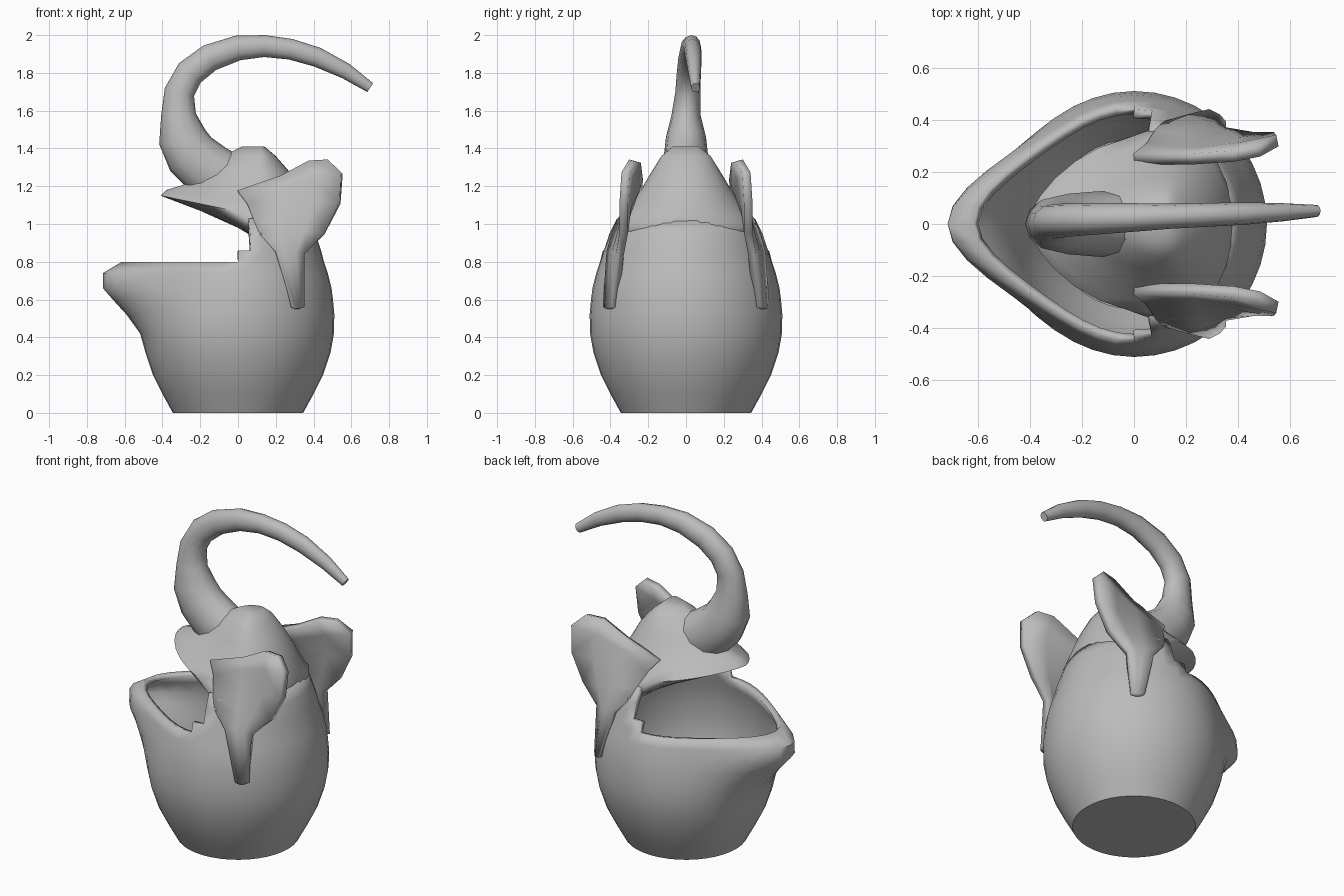
import bpy, bmesh, math
from mathutils import Vector

cube = bpy.data.objects.get("Cube")
if cube:
    bpy.data.objects.remove(cube, do_unlink=True)

grey = bpy.data.materials.new("clay grey")
grey.use_nodes = True
colour = (0.5, 0.5, 0.5, 1)
grey.diffuse_color = colour
grey.node_tree.nodes["Principled BSDF"].inputs["Base Color"].default_value = colour


def finish(name, bm, thickness=0, offset=0, angle=50):
    bmesh.ops.recalc_face_normals(bm, faces=bm.faces)
    mesh = bpy.data.meshes.new(name)
    bm.to_mesh(mesh)
    bm.free()
    obj = bpy.data.objects.new(name, mesh)
    bpy.context.collection.objects.link(obj)
    mesh.materials.append(grey)
    if thickness:
        mod = obj.modifiers.new("thickness", 'SOLIDIFY')
        mod.thickness, mod.offset = thickness, offset
    bpy.ops.object.select_all(action='DESELECT')
    obj.select_set(True)
    bpy.context.view_layer.objects.active = obj
    bpy.ops.object.shade_smooth_by_angle(angle=math.radians(angle))
    return obj


def loft(rings, closed=True, caps=(True, True), keep=lambda row, col: True):
    """Skin a list of equal-length point rings."""
    bm = bmesh.new()
    rows = [[bm.verts.new(p) for p in ring] for ring in rings]
    n = len(rows[0])
    for r, (low, high) in enumerate(zip(rows, rows[1:])):
        for c in range(n if closed else n - 1):
            d = (c + 1) % n
            if keep(r, c):
                bm.faces.new((low[c], low[d], high[d], high[c]))
    if caps[0]:
        bm.faces.new(rows[0][::-1])
    if caps[1]:
        bm.faces.new(rows[-1])
    bmesh.ops.delete(bm, geom=[v for v in bm.verts if not v.link_faces], context='VERTS')
    return bm


# Egg-shaped pot: height, radius, length of the spout beyond the radius
SIDES = 40
pot = [(0, .345, 0), (.1, .40, 0), (.2, .45, 0), (.32, .49, 0), (.42, .508, .01),
       (.52, .51, .08), (.6, .503, .16), (.66, .495, .22), (.74, .475, .24),
       (.8, .455, .16), (.86, .44, 0), (.95, .41, 0), (1.03, .37, 0)]


def pot_ring(z, radius, spout):
    ring = []
    for i in range(SIDES):
        a = math.tau * i / SIDES
        c, s = math.cos(a), math.sin(a)
        front = max(0, -c)
        ring.append((radius * c - spout * front ** 5,
                     radius * s * (1 - .5 * spout * front ** 2), z))
    return ring


def pot_wall(row, col):
    """Above the rim only the back part of the wall carries on up."""
    z = pot[row][0]
    angle = abs((col + .5) * 360 / SIDES - 180)
    return z < .79 or angle > (90 if z < .85 else 100)


finish("pot_body", loft([pot_ring(*p) for p in pot], caps=(True, False), keep=pot_wall),
       thickness=.035, offset=-1)

# Head with a pointed lower lip: height, back x, front x, half width, front lift
head = [(.92, .36, .10, .34, 0), (.96, .38, 0, .37, .02), (1.0, .38, -.2, .37, .07),
        (1.05, .37, -.41, .34, .1), (1.1, .355, -.38, .3, .08), (1.18, .325, -.28, .24, .03),
        (1.28, .27, -.2, .18, 0), (1.36, .2, -.08, .13, 0), (1.41, .14, .02, .07, 0)]


def head_ring(z, back, front, half, lift):
    mid = min(.12, (back + front) / 2 + .1)
    ring = []
    for i in range(28):
        a = math.tau * i / 28
        c, s = math.cos(a), math.sin(a)
        f = max(0, -c)
        x = mid + (back - mid) * c if c > 0 else mid - (mid - front) * f
        y = half * math.copysign(abs(s) ** (1.4 if c < 0 else 1), s)
        ring.append((x, y, z + lift * f))
    return ring


finish("head", loft([head_ring(*h) for h in head]))

# Curling trunk: x, y, z, radius
trunk = [(.02, 0, 1.18, .15), (-.15, 0, 1.28, .15), (-.25, 0, 1.37, .14), (-.295, 0, 1.46, .128),
         (-.315, 0, 1.58, .092), (-.31, .01, 1.7, .08), (-.255, .015, 1.80, .077),
         (-.15, .02, 1.88, .073), (0, .025, 1.932, .066), (.14, .03, 1.942, .058),
         (.28, .035, 1.925, .055), (.42, .04, 1.883, .052), (.57, .045, 1.81, .042),
         (.70, .05, 1.722, .028)]
rings = []
for i, (x, y, z, r) in enumerate(trunk):
    a, b = trunk[max(0, i - 1)], trunk[min(len(trunk) - 1, i + 1)]
    tangent = Vector((b[0] - a[0], 0, b[2] - a[2])).normalized()
    side = Vector((0, 1, 0))
    normal = side.cross(tangent)
    rings.append([Vector((x, y, z)) + normal * r * math.cos(t) + side * .83 * r * math.sin(t)
                  for t in (math.tau * k / 12 for k in range(12))])
finish("trunk", loft(rings))

# Ears: rows from the top edge down to the ridge on the pot, root to outer edge
ear = [[(0, .25, 1.17), (.23, .25, 1.25), (.38, .26, 1.33), (.48, .28, 1.335)],
       [(.05, .29, 1.1), (.23, .27, 1.18), (.4, .29, 1.24), (.55, .32, 1.27)],
       [(.08, .34, 1.02), (.25, .31, 1.07), (.4, .31, 1.1), (.54, .33, 1.11)],
       [(.1, .37, .95), (.25, .345, .96), (.35, .34, .96), (.46, .33, .95)],
       [(.2, .4, .85), (.26, .38, .85), (.3, .37, .85), (.345, .35, .84)],
       [(.28, .42, .56), (.3, .41, .55), (.32, .4, .55), (.34, .375, .56)]]
for name, side in (("left_ear", 1), ("right_ear", -1)):
    rows = [[(x, y * side, z) for x, y, z in row] for row in ear]
    finish(name, loft(rows, closed=False, caps=(False, False)), thickness=.045)
